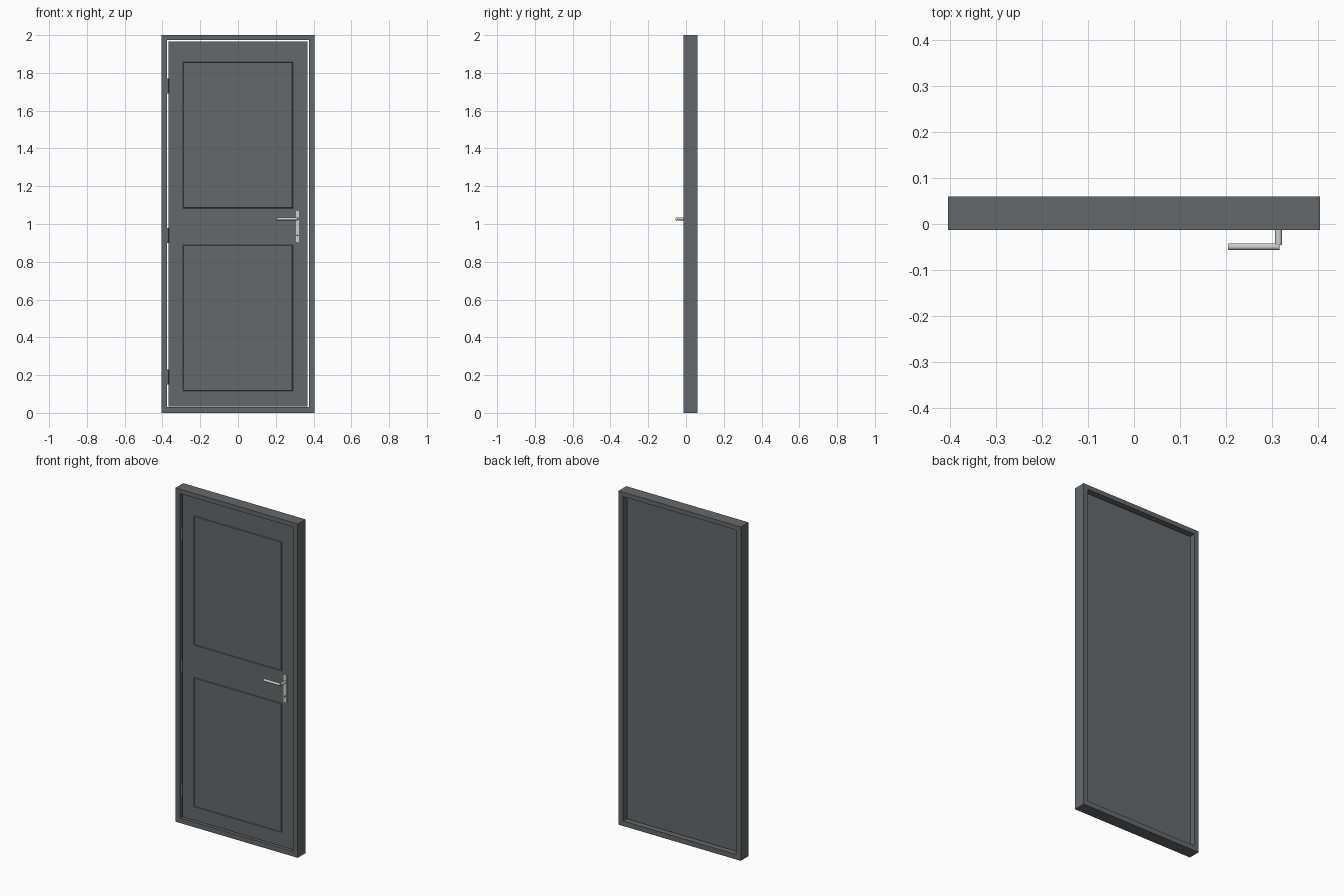
import bpy, bmesh
from math import radians
from mathutils import Matrix, Vector

cube = bpy.data.objects.get("Cube")
if cube:
    bpy.data.objects.remove(cube, do_unlink=True)


def material(name, rgb, metallic=0.0):
    m = bpy.data.materials.new(name)
    m.use_nodes = True
    m.diffuse_color = (*rgb, 1)
    bsdf = next(n for n in m.node_tree.nodes if n.type == 'BSDF_PRINCIPLED')
    bsdf.inputs["Base Color"].default_value = (*rgb, 1)
    bsdf.inputs["Roughness"].default_value = 0.6
    return m


GREY = material("dark grey paint", (0.13, 0.14, 0.145))
STEEL = material("brushed steel", (0.62, 0.62, 0.6))
BLACK = material("keyhole black", (0.02, 0.02, 0.02))


def finish(bm, name, mat):
    bmesh.ops.recalc_face_normals(bm, faces=bm.faces)
    mesh = bpy.data.meshes.new(name)
    bm.to_mesh(mesh)
    bm.free()
    mesh.materials.append(mat)
    obj = bpy.data.objects.new(name, mesh)
    bpy.context.collection.objects.link(obj)
    return obj


def box(name, lo, hi, mat):
    lo, hi = Vector(lo), Vector(hi)
    bm = bmesh.new()
    bmesh.ops.create_cube(bm, size=1)
    for v in bm.verts:
        v.co = (lo + hi) / 2 + v.co * (hi - lo)
    return finish(bm, name, mat)


def rod(name, start, end, radius, mat, bevel=0.0):
    start, end = Vector(start), Vector(end)
    axis = end - start
    turn = axis.to_track_quat('Z', 'Y').to_matrix().to_4x4()
    bm = bmesh.new()
    bmesh.ops.create_cone(bm, cap_ends=True, segments=20, radius1=radius, radius2=radius,
                          depth=axis.length, matrix=Matrix.Translation((start + end) / 2) @ turn)
    obj = finish(bm, name, mat)
    if bevel:
        mod = obj.modifiers.new("rounded ends", 'BEVEL')
        mod.width, mod.segments, mod.limit_method = bevel, 2, 'ANGLE'
    bpy.ops.object.select_all(action='DESELECT')
    obj.select_set(True)
    bpy.context.view_layer.objects.active = obj
    bpy.ops.object.shade_smooth_by_angle(angle=radians(35))
    return obj


# Frame: two jambs, header and sill
W, IN, FRONT, BACK = 0.405, 0.375, -0.013, 0.06
box("right_jamb", (-W, FRONT, 0), (-IN, BACK, 2), GREY)
box("left_jamb", (IN, FRONT, 0), (W, BACK, 2), GREY)
box("header", (-IN, FRONT, 1.973), (IN, BACK, 2), GREY)
box("sill", (-IN, FRONT, 0), (IN, BACK, 0.03), GREY)

# Door leaf: a grid of stiles, rails and panels, the panels outlined by grooves
xs = (-0.369, -0.292, 0.29, 0.368)
zs = (0.034, 0.115, 0.89, 1.083, 1.858, 1.967)
bm = bmesh.new()
grid = [[bm.verts.new((x, 0, z)) for x in xs] for z in zs]
panels = []
for r in range(len(zs) - 1):
    for c in range(len(xs) - 1):
        face = bm.faces.new((grid[r][c], grid[r][c + 1], grid[r + 1][c + 1], grid[r + 1][c]))
        if c == 1 and r in (1, 3):
            panels.append(face)
bm.normal_update()
rim = bmesh.ops.extrude_face_region(bm, geom=bm.faces[:], use_keep_orig=True)
bmesh.ops.translate(bm, vec=(0, 0.033, 0),
                    verts=[g for g in rim["geom"] if isinstance(g, bmesh.types.BMVert)])
bmesh.ops.recalc_face_normals(bm, faces=bm.faces)
for depth in (-0.005, 0.005):
    bmesh.ops.inset_individual(bm, faces=panels, thickness=0.003, depth=depth)
finish(bm, "door_leaf", GREY)

# Hinges bridging the gap on the right jamb
for name, z in (("lower", 0.19), ("middle", 0.94), ("upper", 1.73)):
    rod(name + "_hinge", (-0.372, -0.003, z - 0.04), (-0.372, -0.003, z + 0.04), 0.006, GREY)

# Lever handle on its backplate
box("handle_plate", (0.306, -0.005, 0.905), (0.324, 0.001, 1.07), STEEL)
rod("handle_stem", (0.315, 0, 1.027), (0.315, -0.046, 1.027), 0.0075, STEEL)
rod("handle_lever", (0.317, -0.0495, 1.027), (0.205, -0.0495, 1.027), 0.0075, STEEL, 0.002)
rod("keyhole", (0.315, -0.004, 0.94), (0.315, -0.0065, 0.94), 0.005, BLACK)
